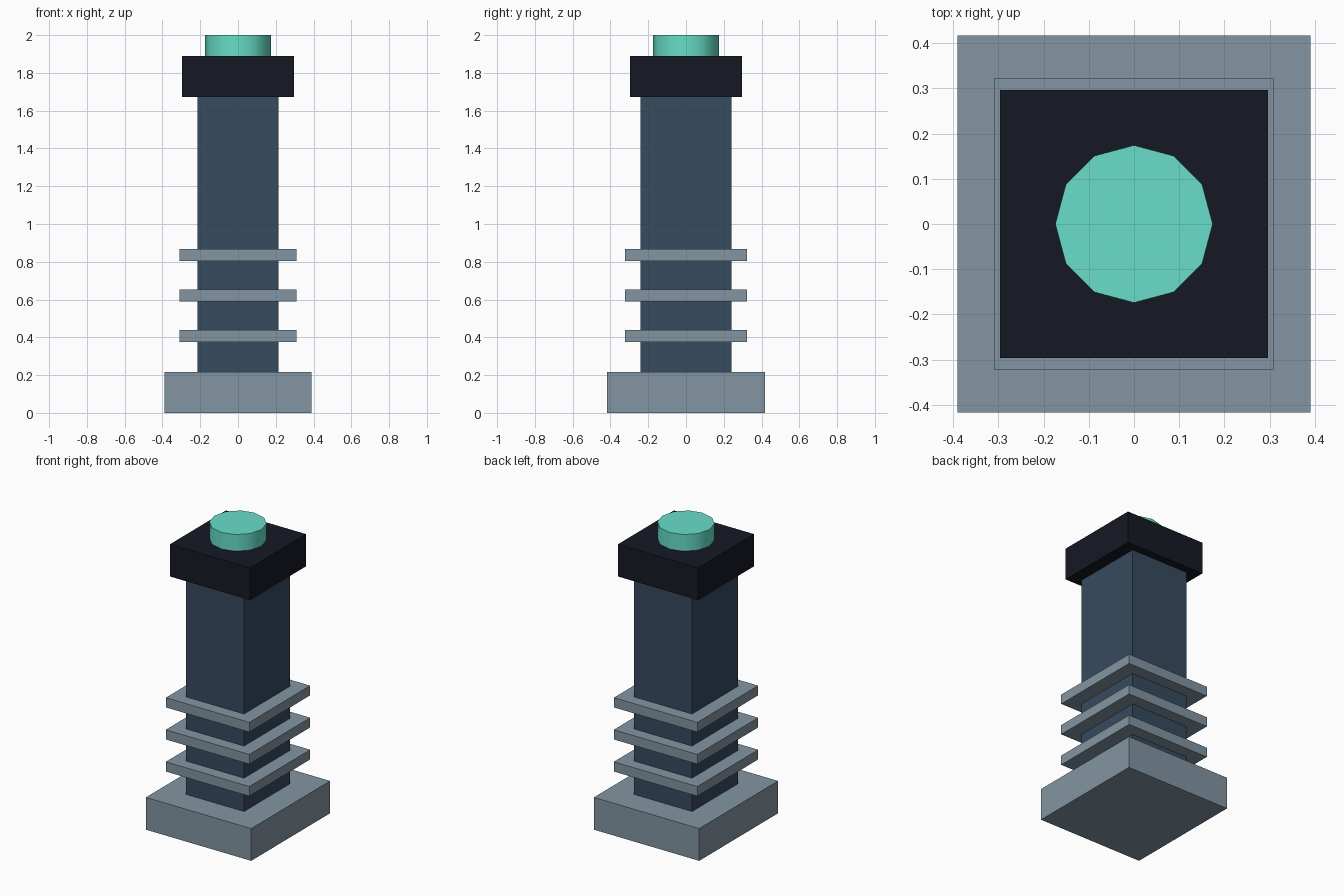
import bpy
import math

if "Cube" in bpy.data.objects:
    bpy.data.objects.remove(bpy.data.objects["Cube"])


def material(name, rgb):
    m = bpy.data.materials.new(name)
    m.diffuse_color = (*rgb, 1.0)
    m.use_nodes = True
    m.node_tree.nodes["Principled BSDF"].inputs["Base Color"].default_value = m.diffuse_color
    return m


steel = material("steel", (0.227, 0.30, 0.36))
blue = material("dark_blue", (0.037, 0.069, 0.112))
black = material("black", (0.0075, 0.0097, 0.017))
teal = material("teal", (0.138, 0.73, 0.578))


def box(name, half_x, half_y, z0, z1, mat):
    bpy.ops.mesh.primitive_cube_add(size=1, location=(0, 0, (z0 + z1) / 2))
    ob = bpy.context.object
    ob.name = name
    ob.scale = (2 * half_x, 2 * half_y, z1 - z0)
    bpy.ops.object.transform_apply(location=False, rotation=False, scale=True)
    ob.data.materials.append(mat)
    return ob


# Base, column and cap
box("base", 0.39, 0.417, 0, 0.216, steel)
box("column", 0.214, 0.242, 0.216, 1.673, blue)
box("cap", 0.296, 0.296, 1.673, 1.889, black)

# Three evenly spaced fins
for i in range(3):
    z = 0.407 + 0.2145 * i
    box(f"fin_{i + 1}", 0.309, 0.322, z - 0.0325, z + 0.0325, steel)

# Twelve-sided lamp on top
bpy.ops.mesh.primitive_cylinder_add(vertices=12, radius=0.174, depth=0.111,
                                    location=(0, 0, 1.9445))
lamp = bpy.context.object
lamp.name = "top_lamp"
lamp.data.materials.append(teal)
bpy.ops.object.shade_smooth_by_angle(angle=math.radians(40))
